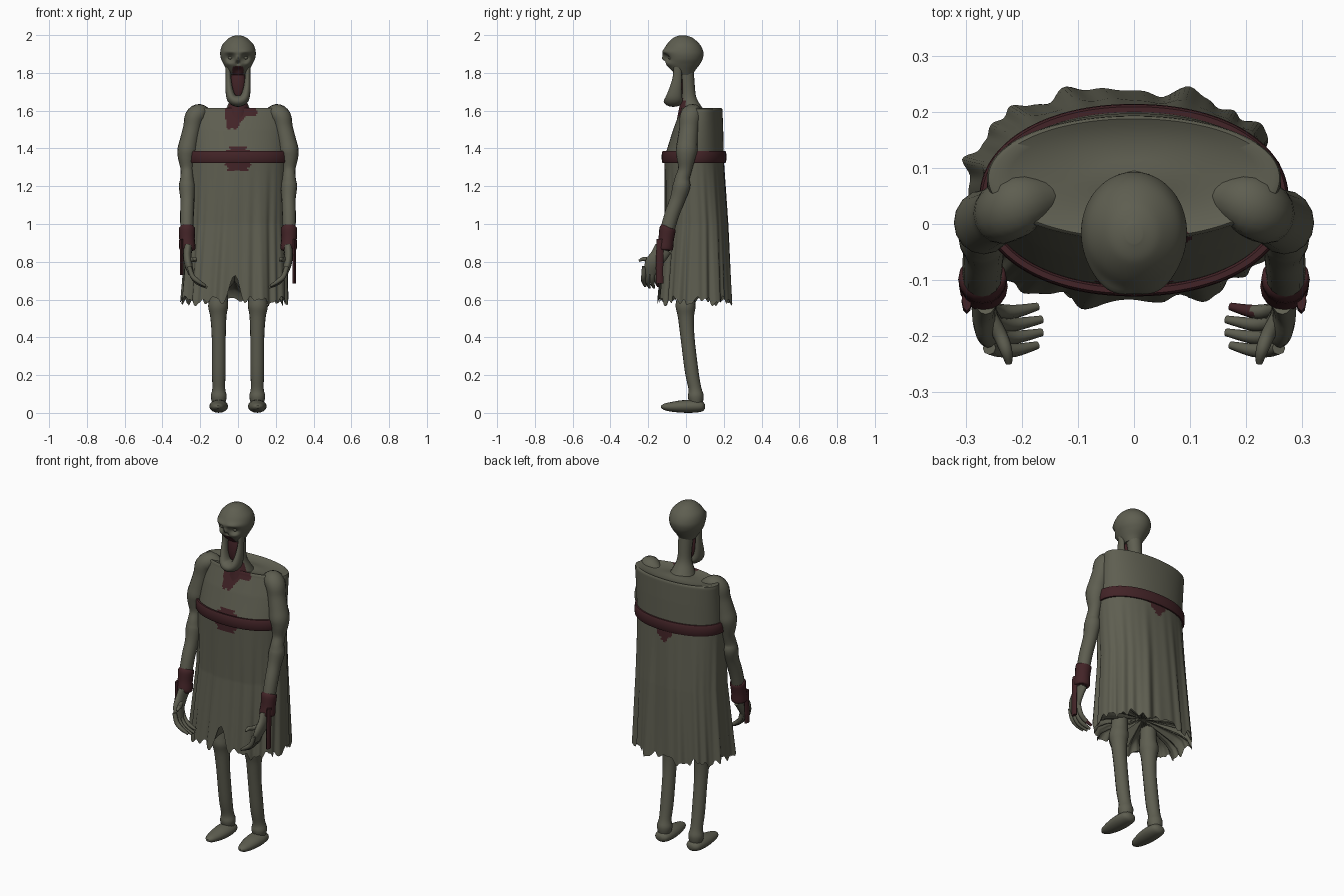
import bpy, bmesh, math
from mathutils import Vector

if "Cube" in bpy.data.objects:
    bpy.data.objects.remove(bpy.data.objects["Cube"])


def material(name, rgb):
    m = bpy.data.materials.new(name)
    m.diffuse_color = (*rgb, 1)
    m.use_nodes = True
    m.node_tree.nodes["Principled BSDF"].inputs["Base Color"].default_value = m.diffuse_color
    return m


GREEN = material("mossy grey", (0.112, 0.112, 0.081))
RED = material("dried red", (0.055, 0.017, 0.02))


def loft(name, rings, mat=GREEN, closed=False, rule=None):
    """Skin equal-sized rings; rule(center) -> True paints a face red."""
    bm = bmesh.new()
    rows = [[bm.verts.new(p) for p in r] for r in rings]
    n = len(rows[0])
    pairs = list(zip(rows, rows[1:])) + ([(rows[-1], rows[0])] if closed else [])
    for a, b in pairs:
        for i in range(n):
            j = (i + 1) % n
            bm.faces.new((a[i], a[j], b[j], b[i]))
    if not closed:
        bm.faces.new(rows[0])
        bm.faces.new(rows[-1])
    bmesh.ops.recalc_face_normals(bm, faces=bm.faces)
    for f in bm.faces:
        f.smooth = True
        if rule and rule(f.calc_center_median()):
            f.material_index = 1
    me = bpy.data.meshes.new(name)
    bm.to_mesh(me)
    bm.free()
    me.materials.append(mat)
    me.materials.append(RED)
    ob = bpy.data.objects.new(name, me)
    bpy.context.collection.objects.link(ob)
    bpy.context.view_layer.objects.active = ob
    ob.select_set(True)
    bpy.ops.object.shade_smooth_by_angle(angle=math.radians(50))
    ob.select_set(False)
    return ob


def smooth_path(pts, sub=4):
    """Catmull-Rom through points of any dimension."""
    q = [pts[0]] + list(pts) + [pts[-1]]
    out = []
    for a, b, c, d in zip(q, q[1:], q[2:], q[3:]):
        for k in range(sub):
            t = k / sub
            out.append([0.5 * (2*v + (w-u)*t + (2*u-5*v+4*w-x)*t*t + (3*v-u-3*w+x)*t**3)
                        for u, v, w, x in zip(a, b, c, d)])
    return out + [list(pts[-1])]


def tube(name, pts, side=1, ref=(0, 1, 0), flat=1.0, n=16, mat=GREEN, rule=None):
    """Tapered limb through (x, y, z, radius); flat scales the ref direction."""
    path = smooth_path(pts)
    rings = []
    for i, p in enumerate(path):
        t = Vector(path[min(i+1, len(path)-1)][:3]) - Vector(path[max(i-1, 0)][:3])
        u = t.cross(Vector(ref)).normalized()
        v = u.cross(t).normalized()
        ring = []
        for k in range(n):
            a = math.tau * k / n
            q = Vector(p[:3]) + p[3] * (u * math.cos(a) + v * flat * math.sin(a))
            ring.append((q.x * side, q.y, q.z))
        rings.append(ring)
    return loft(name, rings, mat, rule=rule)


def ball(name, c, r, mat=GREEN):
    rings = []
    for i in range(1, 14):
        b = math.pi * i / 14
        rings.append([(c[0] + r[0]*math.sin(b)*math.cos(math.tau*k/20),
                       c[1] + r[1]*math.sin(b)*math.sin(math.tau*k/20),
                       c[2] + r[2]*math.cos(b)) for k in range(20)])
    return loft(name, rings, mat)


def spow(v, e):
    return math.copysign(abs(v) ** e, v)


def gauss(d, s):
    return math.exp(-(d / s) ** 2)


# Robe: height, half width, front y, back y, corner exponent
PROFILE = [(1.60, .262, -.03, .193, .97), (1.5, .262, -.068, .197, .96), (1.35, .262, -.115, .2, .94),
           (1.0, .262, -.112, .222, .88), (.6, .28, -.143, .24, .82), (.3, .3, -.15, .25, .82)]


def robe_point(a, z, scale=1.0, grow=0.0):
    z = min(z, 1.6)
    for lo, hi in zip(PROFILE, PROFILE[1:]):
        if hi[0] <= z <= lo[0]:
            t = (lo[0] - z) / (lo[0] - hi[0])
            rx, yf, yb, e = (lo[i] + (hi[i] - lo[i]) * t for i in (1, 2, 3, 4))
            break
    drop = max(0, (1.35 - z) / .75)
    fold = drop * (.007 * math.sin(11*a + 1) + .005 * math.sin(19*a + 2.5 + drop)
                   + .003 * math.sin(31*a)) + grow
    mid, h = (yf + yb) / 2, (yb - yf) / 2
    x = -.018 * drop + (rx + fold) * spow(math.cos(a), e) * scale
    y = mid + (h + fold) * spow(math.sin(a), e) * scale
    return x, y


N = 224
ANGLES = [math.tau * k / N for k in range(N)]


def hem(a):
    notch = .15 * gauss(a - 1.5 * math.pi, .075)
    return .592 + .014*math.sin(9*a) + .011*math.sin(23*a + 1) + .007*math.sin(41*a) + notch


rings = []
for s, z in ((.12, 1.605), (.3, 1.6), (.6, 1.598), (.85, 1.608), (.95, 1.614), (.99, 1.61)):
    rings.append([(*robe_point(a, 1.6, s), z) for a in ANGLES])
for i in range(111):
    t = i / 110
    ring = []
    for a in ANGLES:
        z = 1.6 - t + (hem(a) - .6) * t ** 6
        ring.append((*robe_point(a, z), z))
    rings.append(ring)
# ragged underside gathered inward
for s, lift in ((.93, .03), (.75, .05), (.4, .065), (.08, .08)):
    rings.append([(*robe_point(a, .6, s), .61 + lift + (hem(a) - .6) * s) for a in ANGLES])


def robe_stain(c):
    if c.z > 1.45 and c.y < .03:          # chest stain
        if c.z > 1.597:
            return c.y < 0 and -.065 < c.x < .095
        low = 1.5 + 2.5 * max(0, c.x) ** 1.2 + .4 * abs(c.x + .03) + .006 * math.sin(c.x * 150)
        return -.065 < c.x < .1 and c.z > min(low, 1.57)
    if c.y < 0:                           # blot around the strap, front
        half = .07 - .6 * max(0, 1.32 - c.z) - .9 * max(0, c.z - 1.375)
        return abs(c.x) < half + .008 * math.sin(c.z * 260) and 1.283 < c.z < 1.412
    half = .9 * (c.z - 1.25) + .006 * math.sin(c.z * 200)
    return 1.25 < c.z < 1.36 and abs(c.x) < half


loft("ragged_robe", rings, rule=robe_stain)

# Chest strap
strap = []
for a in ANGLES[::2]:
    ring = []
    for k in range(10):
        b = math.tau * k / 10
        x, y = robe_point(a, 1.35, grow=.004 + .010 * spow(math.cos(b), .6))
        ring.append((x, y, 1.354 + .032 * spow(math.sin(b), .5)))
    strap.append(ring)
loft("chest_strap", strap, RED, closed=True)

# Neck
tube("neck", [(0, .03, 1.57, .08), (0, .02, 1.62, .058), (0, .014, 1.67, .04),
              (0, .008, 1.74, .038), (0, -.005, 1.84, .045)],
     rule=lambda c: c.z < 1.66 and c.y < -.005)

# Skull: height, half width, front y, back y; sockets, brow and nose pushed in or out
SKULL = smooth_path([(1.998, .015, -.035, .0), (1.985, .047, -.068, .035), (1.95, .082, -.102, .074),
                     (1.91, .094, -.122, .092), (1.875, .09, -.118, .088), (1.845, .076, -.11, .073),
                     (1.815, .06, -.092, .05), (1.79, .045, -.06, .035)], 8)
rings = []
for z, rx, yf, yb in SKULL:
    ring = []
    for k in range(80):
        a = math.tau * k / 80
        x = rx * math.cos(a)
        y = (yf + yb) / 2 + (yb - yf) / 2 * math.sin(a)
        if math.sin(a) < 0:
            ax = abs(x)
            y += .022 * gauss(math.hypot(ax - .04, z - 1.88), .021)
            y -= .012 * gauss(ax - .045, .035) * gauss(z - 1.913, .013)
            y += .022 * gauss(ax, .011) * gauss(z - 1.852, .011)
            y -= .010 * gauss(ax, .011) * gauss(z - 1.875, .014)
            y -= .010 * gauss(ax - .055, .02) * gauss(z - 1.848, .015)
            y += .02 * gauss(ax, .025) * gauss(z - 1.815, .02)
        ring.append((x, y, z))
    rings.append(ring)
loft("skull", rings, rule=lambda c: c.y < -.02 and c.z < 1.838 - 8 * c.x ** 2 and abs(c.x) < .03)

# Gaping mouth and hanging jaw
ball("mouth_cavity", (0, -.034, 1.745), (.04, .024, .088), RED)
tube("jaw", [(-.053, -.045, 1.855, .013), (-.051, -.046, 1.78, .014), (-.046, -.056, 1.71, .02),
             (-.032, -.064, 1.664, .027), (0, -.067, 1.65, .03), (.032, -.064, 1.664, .027),
             (.046, -.056, 1.71, .02), (.051, -.046, 1.78, .014), (.053, -.045, 1.855, .013)], flat=1.7)

for s, side in ((1, "right"), (-1, "left")):
    ball(f"{side}_eye", (s * .04, -.085, 1.88), (.012, .01, .009))
    # Draped shoulder and sleeve, running into the bony arm
    tube(f"{side}_arm", [(.15, .05, 1.57, .03), (.2, .037, 1.585, .05), (.23, .022, 1.565, .052),
                         (.242, .016, 1.51, .048), (.258, .008, 1.44, .05), (.268, .003, 1.39, .053),
                         (.272, .0, 1.35, .046), (.27, -.005, 1.29, .034), (.27, -.02, 1.24, .036),
                         (.27, -.024, 1.2, .043), (.268, -.045, 1.13, .037), (.27, -.075, 1.05, .036),
                         (.27, -.1, .96, .034), (.266, -.12, .86, .026)], s, flat=1.08)
    # Shackle and its hanging bar
    tube(f"{side}_shackle", [(.27, -.094, .985, .032), (.27, -.097, .975, .043), (.27, -.105, .92, .041),
                             (.268, -.112, .87, .043), (.268, -.113, .86, .03)], s, mat=RED)
    end = .685 if s > 0 else .73
    tube(f"{side}_hanging_bar", [(.298, -.135, .92, .009), (.298, -.14, .8, .009),
                                 (.298, -.14, end, .009)], s, flat=2.2, n=8, mat=RED)
    # Hand with curled fingers
    tube(f"{side}_palm", [(.266, -.12, .87, .024), (.268, -.145, .83, .022), (.262, -.178, .785, .021),
                          (.248, -.187, .735, .015)], s, flat=2.0)
    for i in range(4):
        y = -.152 - .023 * i
        d = .008 * abs(i - 1.5)
        tube(f"{side}_finger_{i+1}", [(.258, y, .775, .012), (.242, y - .003, .725, .013),
                                      (.212, y - .004, .685 + d, .012),
                                      (.16 + d, y + .005, .66 + d, .007)], s, n=8,
             rule=lambda c, i=i, s=s: s > 0 and i == 0 and c.x < .21)
    tube(f"{side}_thumb", [(.262, -.155, .82, .013), (.24, -.195, .81, .013),
                           (.228, -.225, .815, .011), (.223, -.248, .805, .006)], s, ref=(0, 0, 1), n=8)
    # Leg and foot
    tube(f"{side}_leg", [(.1, 0, .72, .042), (.1, -.002, .62, .046), (.105, -.002, .565, .053),
                         (.104, .0, .51, .043), (.102, .008, .4, .037), (.102, .03, .22, .036),
                         (.102, .047, .13, .034), (.102, .052, .085, .042), (.102, .055, .03, .028)], s)
    tube(f"{side}_foot", [(.102, .1, .034, .012), (.102, .085, .034, .027), (.102, .04, .035, .034),
                          (.103, -.02, .034, .033), (.105, -.075, .032, .026),
                          (.106, -.112, .032, .018), (.106, -.132, .032, .006)],
         s, ref=(1, 0, 0), flat=1.45)
